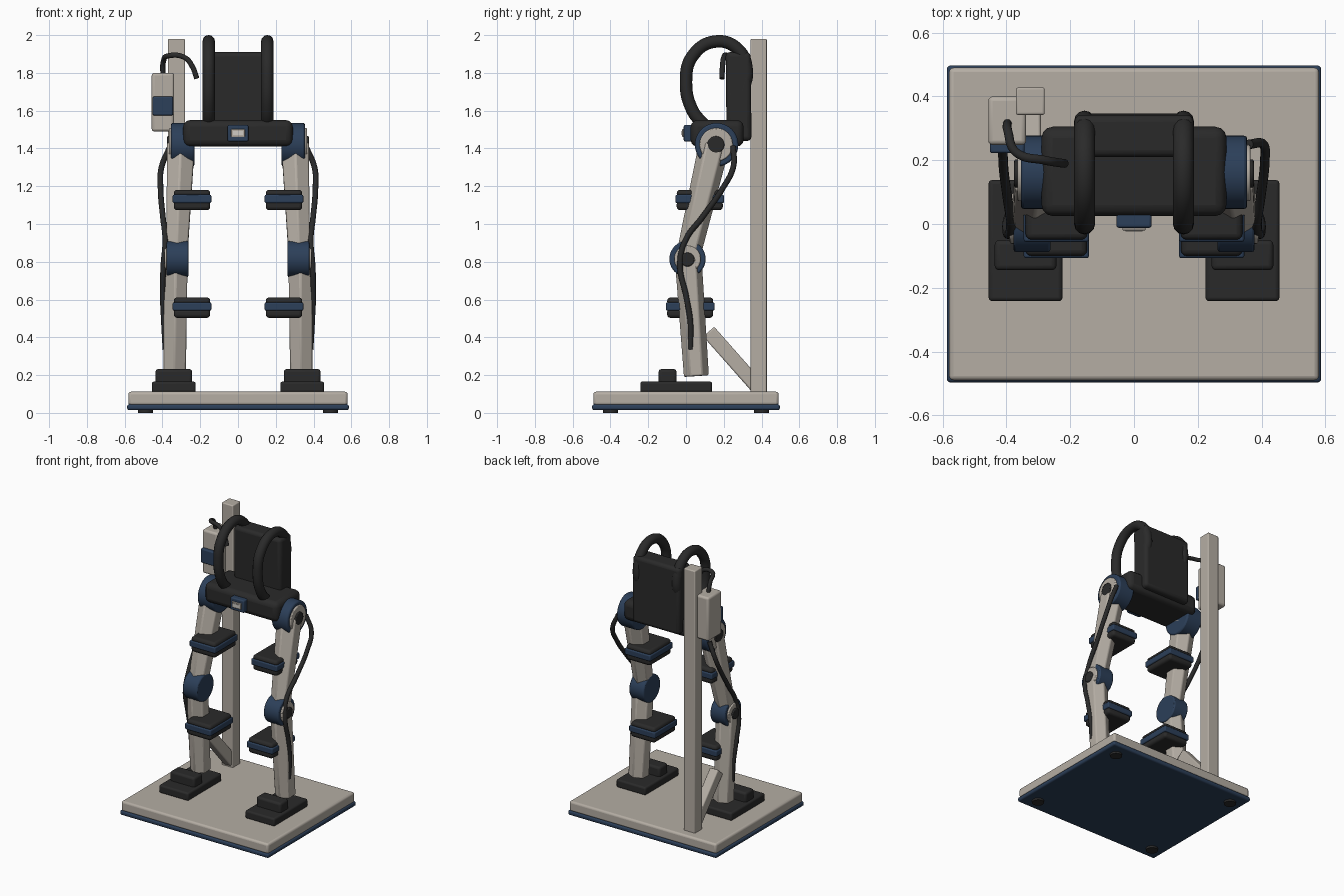
import bpy, bmesh, math
from mathutils import Vector, Matrix

if "Cube" in bpy.data.objects:
    bpy.data.objects.remove(bpy.data.objects["Cube"])


def material(name, rgb):
    m = bpy.data.materials.new(name)
    m.use_nodes = True
    m.diffuse_color = (*rgb, 1)
    m.node_tree.nodes["Principled BSDF"].inputs["Base Color"].default_value = (*rgb, 1)
    return m


BEIGE = material("warm grey", (0.46, 0.42, 0.37))
NAVY = material("navy", (0.025, 0.05, 0.10))
BLACK = material("charcoal", (0.023, 0.023, 0.023))
PALE = material("pale plate", (0.62, 0.60, 0.56))


def finish(name, bm, mat, bevel=0.0, segments=3):
    bmesh.ops.recalc_face_normals(bm, faces=bm.faces)
    mesh = bpy.data.meshes.new(name)
    bm.to_mesh(mesh)
    bm.free()
    mesh.materials.append(mat)
    obj = bpy.data.objects.new(name, mesh)
    bpy.context.collection.objects.link(obj)
    if bevel:
        mod = obj.modifiers.new("bevel", "BEVEL")
        mod.width, mod.segments = bevel, segments
        mod.limit_method = "ANGLE"
        mod.angle_limit = math.radians(50)
    bpy.ops.object.select_all(action="DESELECT")
    obj.select_set(True)
    bpy.context.view_layer.objects.active = obj
    bpy.ops.object.shade_smooth_by_angle(angle=math.radians(35))
    return obj


def box(name, x, y, z, mat, bevel=0.01):
    """Box from (low, high) ranges on each axis."""
    bm = bmesh.new()
    bmesh.ops.create_cube(bm, size=1)
    for v in bm.verts:
        v.co = Vector([(r[0] + r[1]) / 2 + c * (r[1] - r[0]) for c, r in zip(v.co, (x, y, z))])
    return finish(name, bm, mat, bevel)


def beam(name, a, b, radius_a, radius_b, mat, sides=6, squash=1.0, bevel=0.008):
    """Straight tapered bar between two points, with a corner facing front."""
    a, b = Vector(a), Vector(b)
    zaxis = (b - a).normalized()
    yaxis = zaxis.cross(Vector((1, 0, 0))).normalized()
    xaxis = yaxis.cross(zaxis)
    bm = bmesh.new()
    rings = []
    for centre, r in ((a, radius_a), (b, radius_b)):
        ring = []
        for i in range(sides):
            t = 2 * math.pi * i / sides + (math.pi / 4 if sides == 4 else 0)
            ring.append(bm.verts.new(centre + yaxis * r * math.cos(t) + xaxis * r * squash * math.sin(t)))
        rings.append(ring)
    for i in range(sides):
        j = (i + 1) % sides
        bm.faces.new((rings[0][i], rings[0][j], rings[1][j], rings[1][i]))
    bm.faces.new(rings[0])
    bm.faces.new(rings[1])
    return finish(name, bm, mat, bevel, 2)


def disc(name, x0, x1, y, z, r, mat, bevel=0.006):
    """Cylinder lying along x."""
    bm = bmesh.new()
    turn = Matrix.Translation(((x0 + x1) / 2, y, z)) @ Matrix.Rotation(math.pi / 2, 4, "Y")
    bmesh.ops.create_cone(bm, cap_ends=True, segments=40, radius1=r, radius2=r,
                          depth=abs(x1 - x0), matrix=turn)
    return finish(name, bm, mat, bevel, 2)


def tube(name, points, r, mat):
    """Round tube following a smooth path."""
    curve = bpy.data.curves.new(name, "CURVE")
    curve.dimensions = "3D"
    curve.bevel_depth, curve.bevel_resolution = r, 4
    curve.resolution_u, curve.use_fill_caps = 8, True
    spline = curve.splines.new("BEZIER")
    spline.bezier_points.add(len(points) - 1)
    for p, co in zip(spline.bezier_points, points):
        p.co = co
        p.handle_left_type = p.handle_right_type = "AUTO"
    curve.materials.append(mat)
    obj = bpy.data.objects.new(name, curve)
    bpy.context.collection.objects.link(obj)


# Platform with trim and rubber feet
box("platform", (-0.58, 0.58), (-0.49, 0.49), (0.04, 0.112), BEIGE, 0.014)
box("platform_trim", (-0.587, 0.587), (-0.497, 0.497), (0.014, 0.046), NAVY, 0.012)
for x in (-0.49, 0.49):
    for y in (-0.4, 0.4):
        bm = bmesh.new()
        bmesh.ops.create_cone(bm, cap_ends=True, segments=24, radius1=0.04, radius2=0.04,
                              depth=0.03, matrix=Matrix.Translation((x, y, 0.015)))
        finish("rubber_foot", bm, BLACK)

# Stand post, brace and control box
box("stand_post", (-0.37, -0.28), (0.342, 0.428), (0.1, 1.98), BEIGE, 0.007)
beam("stand_brace", (-0.325, 0.12, 0.43), (-0.325, 0.385, 0.13), 0.055, 0.055, BEIGE, 4, 0.85)
box("control_box", (-0.457, -0.338), (0.248, 0.4), (1.49, 1.80), BEIGE, 0.014)
box("control_panel", (-0.452, -0.343), (0.222, 0.255), (1.575, 1.675), NAVY, 0.008)
tube("control_cable", [(-0.397, 0.32, 1.78), (-0.395, 0.29, 1.86), (-0.37, 0.225, 1.89),
                       (-0.28, 0.2, 1.88), (-0.24, 0.193, 1.83), (-0.218, 0.19, 1.77)], 0.014, BLACK)

# Hip belt, buckle and back pack
box("hip_belt", (-0.29, 0.29), (0.025, 0.305), (1.41, 1.55), BLACK, 0.035)
box("buckle", (-0.055, 0.055), (-0.012, 0.04), (1.437, 1.525), NAVY, 0.008)
box("buckle_frame", (-0.036, 0.036), (-0.02, 0), (1.46, 1.502), BEIGE, 0.003)
box("buckle_plate", (-0.026, 0.026), (-0.023, -0.015), (1.47, 1.492), PALE, 0)
pack = box("back_pack", (-0.187, 0.187), (0.21, 0.342), (1.44, 1.91), BLACK, 0.022)
for v in pack.data.vertices:
    if v.co.z < 1.6:
        v.co.y += 0.005

# Matching parts on both sides
for s, side in ((1, "left"), (-1, "right")):
    def span(a, b):
        return tuple(sorted((s * a, s * b)))

    tube(side + "_shoulder_strap",
         [(s * 0.155, y, z) for y, z in ((0.1, 1.52), (0.035, 1.6), (0.0, 1.75), (0.035, 1.89),
                                        (0.155, 1.966), (0.275, 1.925), (0.322, 1.81), (0.3, 1.7))],
         0.033, BLACK)

    # Hip joint
    disc(side + "_hip_housing", s * 0.23, s * 0.355, 0.162, 1.42, 0.115, NAVY, 0.01)
    disc(side + "_hip_washer", s * 0.34, s * 0.366, 0.16, 1.42, 0.088, BEIGE)
    disc(side + "_hip_hub", s * 0.34, s * 0.376, 0.158, 1.42, 0.045, BLACK)

    # Thigh, knee and shin
    beam(side + "_thigh", (s * 0.302, 0.15, 1.42), (s * 0.325, 0.008, 0.815), 0.084, 0.065, BEIGE)
    disc(side + "_knee_housing", s * 0.262, s * 0.378, 0.008, 0.815, 0.096, NAVY, 0.008)
    disc(side + "_knee_washer", s * 0.36, s * 0.39, 0.008, 0.815, 0.07, BEIGE)
    disc(side + "_knee_hub", s * 0.36, s * 0.402, 0.008, 0.812, 0.037, BLACK)
    beam(side + "_shin", (s * 0.33, 0.012, 0.815), (s * 0.335, 0.055, 0.195), 0.073, 0.068, BEIGE)

    # Padded leg rests: pad, band, pad
    for part, y, z in (("thigh", 0.073, 1.073), ("calf", 0.022, 0.503)):
        xs = span(0.147, 0.34)
        ys = (y - 0.122, y + 0.122)
        box(f"{side}_{part}_lower_pad", xs, ys, (z, z + 0.05), BLACK, 0.018)
        box(f"{side}_{part}_band", span(0.141, 0.346), (y - 0.129, y + 0.129),
            (z + 0.038, z + 0.082), NAVY, 0.008)
        box(f"{side}_{part}_upper_pad", xs, ys, (z + 0.07, z + 0.108), BLACK, 0.018)

    # Foot plate and toe block
    box(side + "_foot_plate", span(0.224, 0.456), (-0.242, 0.138), (0.108, 0.166), BLACK, 0.012)
    box(side + "_toe_block", span(0.243, 0.437), (-0.145, -0.05), (0.15, 0.232), BLACK, 0.015)

    # Cable down the outside of the leg
    tube(side + "_leg_cable",
         [(s * x, y, z) for x, y, z in ((0.36, 0.25, 1.41), (0.405, 0.25, 1.3), (0.41, 0.195, 1.19),
                                       (0.398, 0.09, 1.04), (0.385, -0.005, 0.91), (0.395, -0.032, 0.78),
                                       (0.398, 0.0, 0.62), (0.392, 0.023, 0.48), (0.384, 0.024, 0.335))],
         0.015, BLACK)
